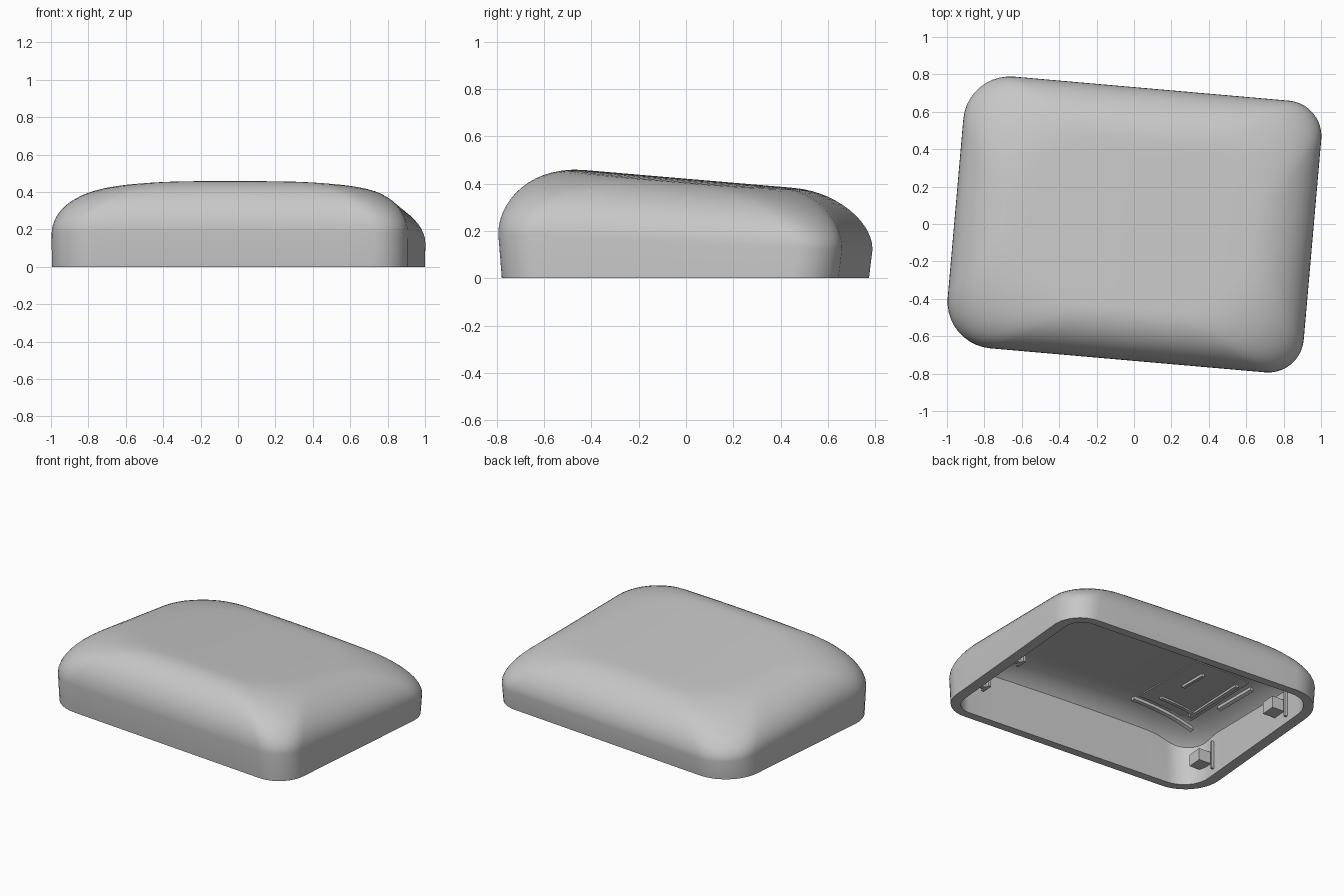
import bpy, bmesh, math
from mathutils import Matrix, Vector

cube = bpy.data.objects.get("Cube")
if cube:
    bpy.data.objects.remove(cube, do_unlink=True)

grey = bpy.data.materials.new("plain grey")
grey.use_nodes = True
grey.diffuse_color = (0.57, 0.57, 0.57, 1)
grey.node_tree.nodes["Principled BSDF"].inputs["Base Color"].default_value = (0.57, 0.57, 0.57, 1)

HU, HV = 0.958, 0.729          # half width and half depth
DU, DV = 0.34, 0.285           # shoulder widths
RL, RR = 0.25, 0.19            # left and right corner radii
WALL, ROOF = 0.07, 0.052       # thickness of walls and top
TURN = Matrix.Rotation(math.radians(-5), 4, 'Z')


def seam(v):
    return 0.155 - 0.045 * v


def crown(u, v):
    return 0.42 - 0.085 * v - 0.028 * u * u


def outline(hu, hv, r_left, r_right, steps=10, edge=8):
    """Rounded rectangle with separate left and right corner radii."""
    arcs = []
    for i, (su, sv) in enumerate([(1, 1), (-1, 1), (-1, -1), (1, -1)]):
        r = r_right if su > 0 else r_left
        cu, cv = su * (hu - r), sv * (hv - r)
        arcs.append([(cu + r * math.cos(a), cv + r * math.sin(a))
                     for a in (math.pi / 2 * (i + k / steps) for k in range(steps + 1))])
    pts = []
    for i, arc in enumerate(arcs):
        nxt = arcs[(i + 1) % 4][0]
        end = arc[-1]
        pts += arc
        pts += [(end[0] + (nxt[0] - end[0]) * k / edge,
                 end[1] + (nxt[1] - end[1]) * k / edge) for k in range(1, edge)]
    return pts


def dome_rings(drop):
    """Rings from the foot, over the shoulder, to the crown centre."""
    rings = [[(u, v, -drop) for u, v in outline(HU, HV - 0.015, RL, RR)]]
    for k in range(15):
        a = math.pi / 2 * k / 14
        t = 1 - math.cos(a)
        grow = 0.18 * t ** 0.75
        rings.append([(u, v, seam(v) + (crown(u, v) - seam(v)) * math.sin(a) - drop)
                      for u, v in outline(HU - DU * t, HV - DV * t, RL + grow, RR + grow)])
    shoulder = rings[-1]
    for f in (0.8, 0.6, 0.4, 0.2, 0.05):
        rings.append([(u * f, v * f, crown(u * f, v * f) - drop) for u, v, z in shoulder])
    return rings


def finish(bm, name):
    bmesh.ops.recalc_face_normals(bm, faces=bm.faces)
    bm.transform(TURN)
    mesh = bpy.data.meshes.new(name)
    bm.to_mesh(mesh)
    bm.free()
    mesh.materials.append(grey)
    obj = bpy.data.objects.new(name, mesh)
    bpy.context.collection.objects.link(obj)
    return obj


def loft(name, rings):
    bm = bmesh.new()
    loops = [[bm.verts.new(p) for p in ring] for ring in rings]
    for a, b in zip(loops, loops[1:]):
        for i in range(len(a)):
            j = (i + 1) % len(a)
            bm.faces.new((a[i], a[j], b[j], b[i]))
    bm.faces.new(loops[0])
    bm.faces.new(loops[-1])
    return finish(bm, name)


def activate(obj):
    bpy.ops.object.select_all(action='DESELECT')
    obj.select_set(True)
    bpy.context.view_layer.objects.active = obj


def combine(obj, tool, operation):
    """Apply a boolean and discard the tool."""
    tool.hide_render = True
    mod = obj.modifiers.new("cut", 'BOOLEAN')
    mod.operation = operation
    mod.solver = 'EXACT'
    mod.object = tool
    activate(obj)
    bpy.ops.object.modifier_apply(modifier=mod.name)
    bpy.data.objects.remove(tool, do_unlink=True)


# Hollow cover: straight-walled cavity capped by a lowered copy of the dome
shell = loft("cover_shell", dome_rings(0))
cavity = loft("cavity_cutter", dome_rings(ROOF))
plan = outline(HU - WALL, HV - WALL, RL - WALL, RR - WALL)
prism = loft("wall_cutter", [[(u, v, z) for u, v in plan] for z in (-0.2, 0.6)])
combine(cavity, prism, 'INTERSECT')
combine(shell, cavity, 'DIFFERENCE')
activate(shell)
bpy.ops.object.shade_smooth_by_angle(angle=math.radians(25))
bpy.context.view_layer.update()


def ceiling(u, v):
    """Height of the inner ceiling, found by looking up from below."""
    return shell.ray_cast(TURN @ Vector((u, v, -1)), Vector((0, 0, 1)))[1].z


def block(name, u, v, z):
    """Box given by its ranges in u, v and z."""
    bm = bmesh.new()
    bmesh.ops.create_cube(bm, size=1)
    for vert in bm.verts:
        for i, (lo, hi) in enumerate((u, v, z)):
            vert.co[i] = lo if vert.co[i] < 0 else hi
    finish(bm, name)


def rib(name, u, v, depth, cuts=8):
    """Strip hanging from the ceiling and following its curve along u."""
    rings = []
    for k in range(cuts + 1):
        x = u[0] + (u[1] - u[0]) * k / cuts
        rings.append([(x, y, ceiling(x, y) + 0.01 - hang)
                      for y, hang in ((v[0], 0), (v[1], 0), (v[1], depth), (v[0], depth))])
    loft(name, rings)


# Ceiling pad and ribs
rib("ceiling_pad", (-0.74, -0.36), (-0.46, 0.16), 0.016)
rib("front_rib", (-0.78, -0.34), (-0.51, -0.485), 0.03)
rib("long_cross_rib", (-0.715, -0.695), (-0.41, 0.09), 0.035)
rib("outer_cross_rib", (-0.79, -0.77), (-0.21, 0.14), 0.03)
rib("middle_rib", (-0.70, -0.46), (-0.385, -0.36), 0.035)
rib("short_cross_rib", (-0.49, -0.47), (-0.16, 0.05), 0.035)

# Catches with side fins on one side wall
for i, v in enumerate((-0.50, 0.28), 1):
    block(f"catch_{i}", (-0.90, -0.80), (v - 0.05, v + 0.05), (0.09, 0.17))
    block(f"catch_fin_{i}", (-0.90, -0.87), (v + 0.07, v + 0.085), (0.04, 0.23))

# Small hooks on the opposite wall
for i, v in enumerate((-0.46, -0.09), 1):
    block(f"hook_arm_{i}", (0.78, 0.90), (v - 0.015, v + 0.015), (0.07, 0.11))
    block(f"hook_tip_{i}", (0.77, 0.79), (v - 0.04, v + 0.04), (0.07, 0.11))
